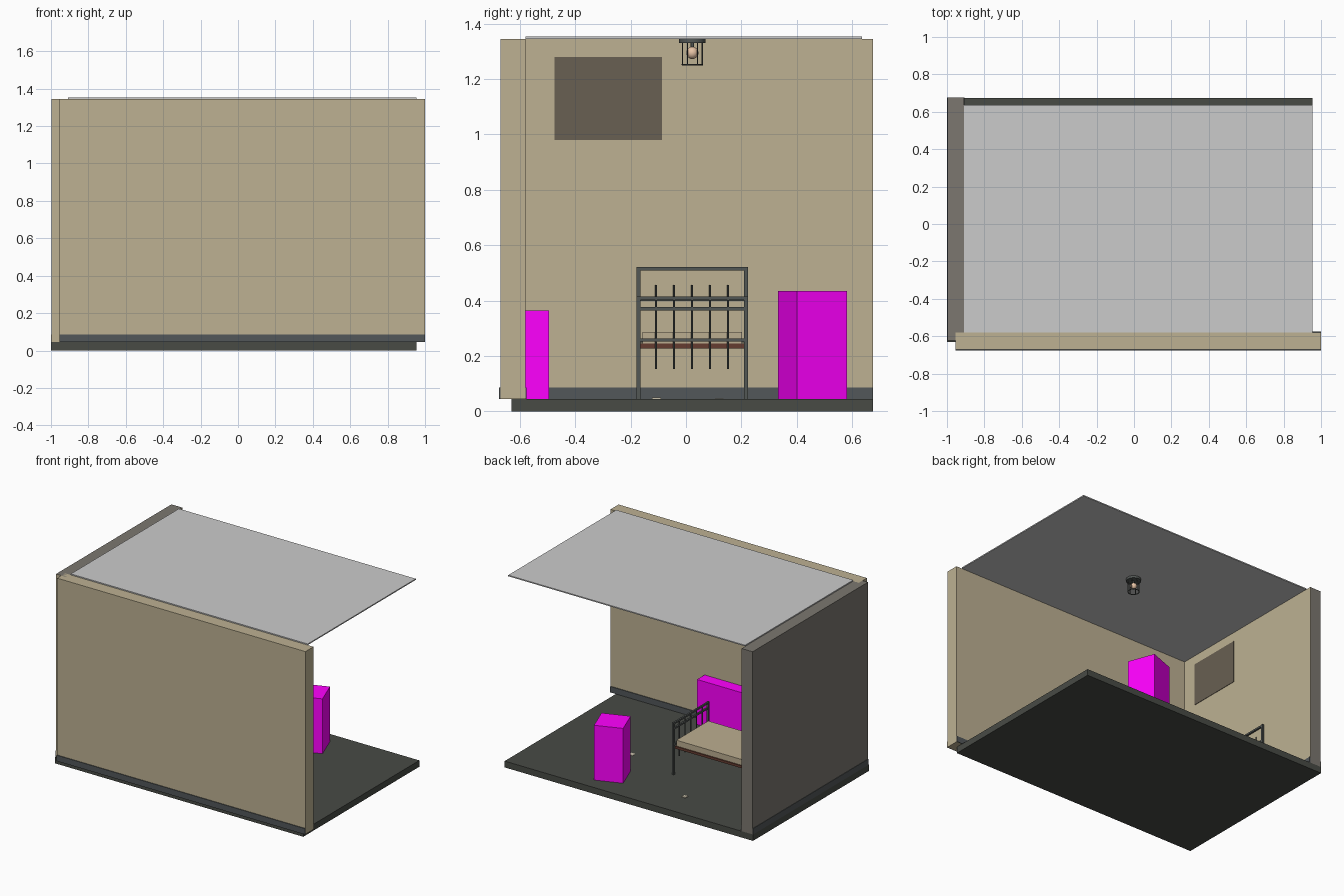
import bpy
from math import cos, sin, pi, radians

if "Cube" in bpy.data.objects:
    bpy.data.objects.remove(bpy.data.objects["Cube"])


def mat(name, r, g, b):
    m = bpy.data.materials.new(name)
    m.diffuse_color = (r, g, b, 1)
    m.use_nodes = True
    m.node_tree.nodes["Principled BSDF"].inputs["Base Color"].default_value = m.diffuse_color
    return m


TAN = mat("plaster", .51, .44, .29)
GREY = mat("wall_core", .20, .185, .16)
FLOOR = mat("floor_dark", .065, .07, .06)
TRIM = mat("trim", .085, .095, .1)
PANEL = mat("panel_brown", .14, .115, .085)
METAL = mat("metal", .085, .095, .09)
WOOD = mat("bed_wood", .13, .045, .03)
CLOTH = mat("mattress_cloth", .50, .42, .28)
MAGENTA = mat("magenta", 1, 0, 1)
BULB = mat("bulb_glow", .8, .55, .38)
PAPER = mat("paper", .6, .55, .42)


def box(name, x, y, z, m=None, rot=0):
    """Box from (min, max) ranges on each axis."""
    bpy.ops.mesh.primitive_cube_add(size=1, location=[sum(r) / 2 for r in (x, y, z)],
                                    rotation=(0, 0, rot))
    o = bpy.context.object
    o.name = name
    o.scale = [r[1] - r[0] for r in (x, y, z)]
    if m:
        o.data.materials.append(m)
    return o


def rod(name, x, y, z, r, m, sides=12):
    """Upright cylinder over the z range."""
    bpy.ops.mesh.primitive_cylinder_add(vertices=sides, radius=r, depth=z[1] - z[0],
                                        location=(x, y, (z[0] + z[1]) / 2))
    o = bpy.context.object
    o.name = name
    o.data.materials.append(m)
    bpy.ops.object.shade_smooth_by_angle()
    return o


# Room shell
box("floor", (-1, .955), (-.63, .675), (0, .045), FLOOR)
box("front_wall", (-.955, 1), (-.67, -.58), (.045, 1.345), TAN)
left = box("left_wall", (-.997, -.91), (-.622, .675), (.045, 1.345), GREY)
left.data.materials.append(TAN)
for p in left.data.polygons:          # plaster on the inner and front faces
    if p.normal.x > .5 or p.normal.y < -.5:
        p.material_index = 1
box("ceiling", (-.91, .955), (-.58, .635), (1.345, 1.353))

# Baseboards, inside and outside
BZ = (.045, .087)
box("front_baseboard_outer", (-.955, 1), (-.675, -.67), BZ, TRIM)
box("front_baseboard_inner", (-.91, 1), (-.58, -.575), BZ, TRIM)
box("left_baseboard_outer", (-1, -.997), (-.622, .675), BZ, TRIM)
box("left_baseboard_inner", (-.91, -.905), (-.58, .675), BZ, TRIM)

# Wall panel
box("wall_panel", (-.91, -.907), (-.475, -.087), (.98, 1.28), PANEL)

# Furniture blocks
box("low_cabinet", (-.16, .26), (-.58, -.495), (.045, .365), MAGENTA)
box("pedestal", (.163, .357), (.36, .554), (.045, .435), MAGENTA, radians(20.5))

# Bed: two metal ends with posts, rails and spindles
Y0, Y1 = -.172, .217


def bed_end(name, x, top, rails, spindle_z):
    for i, y in enumerate((Y0, Y1)):
        box(f"{name}_post_{i}", (x - .007, x + .007), (y - .007, y + .007), (.045, top), METAL)
    for i, z in enumerate(rails):
        box(f"{name}_rail_{i}", (x - .006, x + .006), (Y0, Y1), (z - .006, z + .006), METAL)
    for i in range(5):
        rod(f"{name}_spindle_{i}", x, .022 + (i - 2) * .065, spindle_z, .004, METAL, 8)


bed_end("headboard", -.895, .522, (.515, .405, .255), (.2, .457))
bed_end("footboard", -.053, .415, (.408, .371, .258), (.153, .408))
box("bed_base", (-.888, -.06), (-.165, .21), (.228, .245), WOOD)
box("mattress", (-.885, -.065), (-.157, .202), (.245, .286), CLOTH)

# Small flat items on the floor
for i, (x, y) in enumerate(((-.31, .455), (.34, .12), (.6, -.107))):
    box(f"floor_item_{i}", (x - .015, x + .015), (y - .016, y + .016),
        (.045, .051 if i != 1 else .047), PAPER)

# Ceiling lamp
LX, LY = .023, .023
rod("lamp_cap", LX, LY, (1.329, 1.345), .048, METAL, 24)
rod("lamp_stem", LX, LY, (1.31, 1.33), .006, METAL)
for i in range(6):
    a = i * pi / 3 + pi / 6
    rod(f"lamp_cage_{i}", LX + .036 * cos(a), LY + .036 * sin(a), (1.25, 1.33), .0022, METAL, 6)
bpy.ops.mesh.primitive_torus_add(major_radius=.036, minor_radius=.003, major_segments=24,
                                 minor_segments=6, location=(LX, LY, 1.252))
ring = bpy.context.object
ring.name = "lamp_ring"
ring.data.materials.append(METAL)
bpy.ops.mesh.primitive_uv_sphere_add(segments=20, ring_count=12, radius=.022,
                                     location=(LX, LY, 1.294))
bulb = bpy.context.object
bulb.name = "lamp_bulb"
bulb.data.materials.append(BULB)
bpy.ops.object.shade_smooth()
